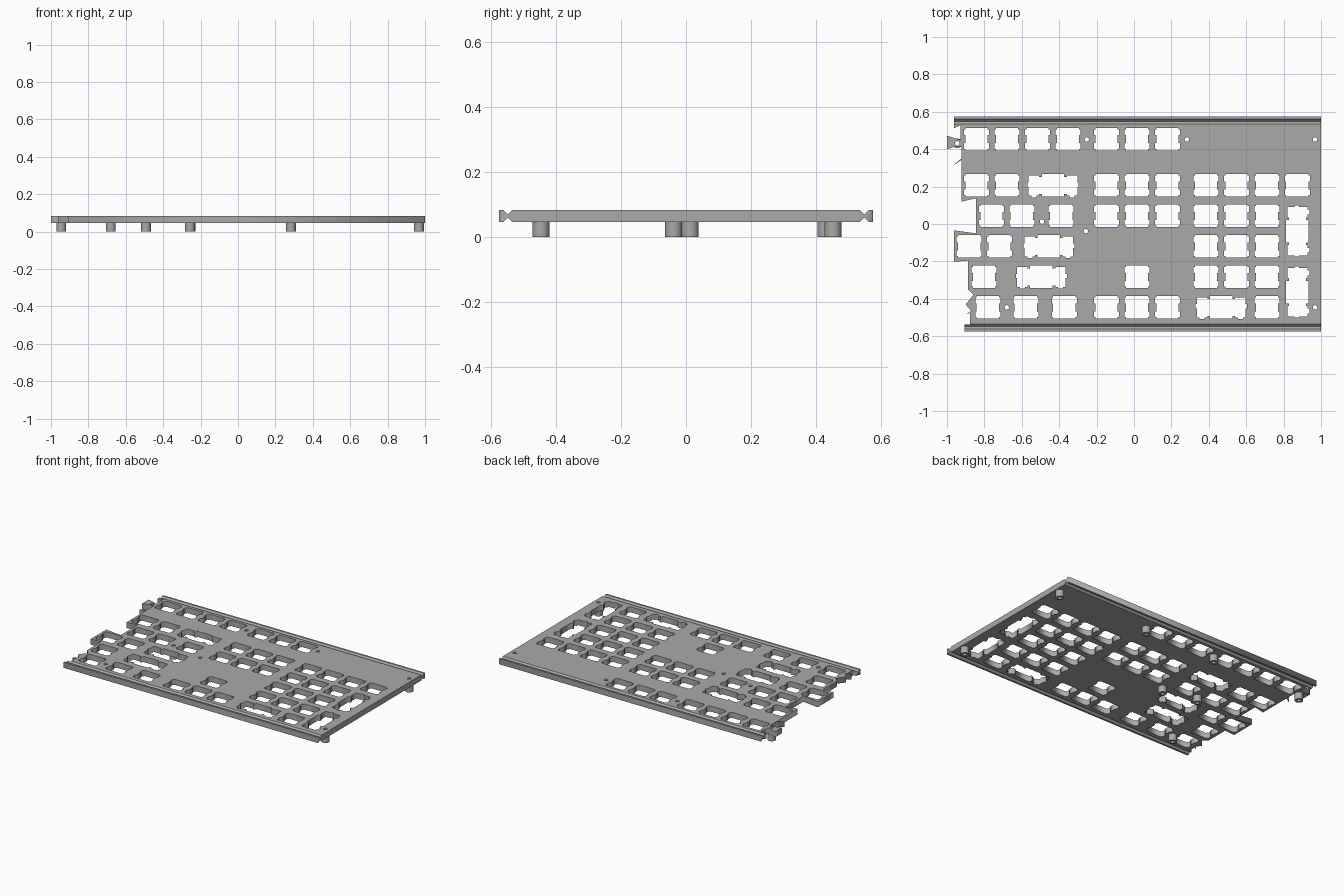
import bpy
import bmesh
import math
from mathutils import Vector

default = bpy.data.objects.get("Cube")
if default:
    bpy.data.objects.remove(default, do_unlink=True)

BOTTOM, TOP = 0.046, 0.084
PITCH = 0.163
HALF_DEPTH = 0.575

grey = bpy.data.materials.new("plate grey")
grey.use_nodes = True
grey.diffuse_color = (0.4, 0.4, 0.4, 1)
grey.node_tree.nodes["Principled BSDF"].inputs["Base Color"].default_value = (0.4, 0.4, 0.4, 1)


def link(name, data):
    obj = bpy.data.objects.new(name, data)
    bpy.context.collection.objects.link(obj)
    return obj


def mirror_x(half):
    """Close a right-hand half outline (top to bottom) with its mirror."""
    return half + [(-x, y) for x, y in reversed(half)]


def place(shape, x, y, turned=False):
    return [(x - b, y + a) if turned else (x + a, y + b) for a, b in shape]


def circle(x, y, r, n=24):
    return [(x + r * math.cos(i * math.tau / n), y + r * math.sin(i * math.tau / n))
            for i in range(n)]


# Switch cutout: square with two clip notches on each side
S, W = 0.060, 0.067
key = mirror_x([(S, S), (S, 0.052), (W, 0.052), (W, 0.022), (S, 0.022),
                (S, -0.022), (W, -0.022), (W, -0.052), (S, -0.052), (S, -S)])

# Double-width cutout: switch square joined to two stabiliser slots
wide = mirror_x([(S, S), (S, 0.046), (0.074, 0.046), (0.074, 0.053), (0.130, 0.053),
                 (0.130, 0.017), (0.137, 0.017), (0.137, -0.007), (0.130, -0.007),
                 (0.130, -0.053), (0.115, -0.053), (0.115, -0.063), (0.089, -0.063),
                 (0.089, -0.053), (0.074, -0.053), (0.074, -0.046), (S, -0.046), (S, -S)])

# Key rows: (y, [(first x, count)], [wide centres])
NAV, PAD = -0.147, 0.385
rows = [
    (0.454, [(-0.842, 4), (NAV, 3)], []),
    (0.206, [(-0.842, 2), (NAV, 3), (PAD, 4)], [-0.433]),
    (0.043, [(-0.762, 2), (-0.390, 1), (NAV, 3), (PAD, 3)], []),
    (-0.120, [(-0.882, 2), (PAD, 3)], [-0.455]),
    (-0.283, [(-0.802, 1), (NAV + PITCH, 1), (PAD, 3)], [-0.495]),
    (-0.446, [(-0.781, 1), (-0.578, 1), (-0.372, 1), (NAV, 3), (PAD + 2 * PITCH, 1)],
     [PAD + PITCH / 2]),
]
loops = []
for y, runs, wides in rows:
    for start, count in runs:
        loops += [place(key, start + i * PITCH, y) for i in range(count)]
    loops += [place(wide, x, y) for x in wides]
for y in (-0.038, -0.364):
    loops.append(place(wide, PAD + 3 * PITCH, y, turned=True))

# Screw positions shared by the plate holes and the standoffs
screws = [(-0.945, 0.431), (-0.252, 0.452), (0.283, 0.452), (0.968, 0.452),
          (-0.492, 0.013), (-0.257, -0.038), (-0.680, -0.446), (0.968, -0.446)]
HOLE, POST = 0.012, 0.026
loops += [circle(x, y, HOLE) for x, y in screws]

# Plate outline with its stepped, broken left edge
outline = [(1, -HALF_DEPTH), (1, HALF_DEPTH), (-0.963, HALF_DEPTH), (-0.963, 0.512),
           (-0.928, 0.527), (-0.928, 0.450), (-1, 0.472), (-1, 0.400), (-0.955, 0.414),
           (-0.922, 0.414), (-0.922, 0.350), (-0.963, 0.318), (-0.922, 0.345),
           (-0.922, 0.120), (-0.845, 0.137), (-0.845, -0.050), (-0.963, -0.034),
           (-0.963, -0.202), (-0.888, -0.196), (-0.888, -0.350), (-0.858, -0.378),
           (-0.900, -0.430), (-0.870, -0.465), (-0.900, -0.485), (-0.877, -0.475),
           (-0.877, -0.537), (-0.905, -0.537), (-0.905, -HALF_DEPTH)]
outline[11:13] = [(-0.963, 0.318), (-0.958, 0.318), (-0.922, 0.342)]


def flat_solid(name, polys, z0, z1):
    """Fill outlines (inner ones become holes) and extrude from z0 to z1."""
    curve = bpy.data.curves.new(name, "CURVE")
    curve.dimensions = "2D"
    curve.fill_mode = "BOTH"
    curve.extrude = (z1 - z0) / 2
    for poly in polys:
        spline = curve.splines.new("POLY")
        spline.points.add(len(poly) - 1)
        for point, (x, y) in zip(spline.points, poly):
            point.co = (x, y, 0, 1)
        spline.use_cyclic_u = True
    temp = link(name + " curve", curve)
    deps = bpy.context.evaluated_depsgraph_get()
    mesh = bpy.data.meshes.new_from_object(temp.evaluated_get(deps))
    bpy.data.objects.remove(temp, do_unlink=True)
    bm = bmesh.new()
    bm.from_mesh(mesh)
    bmesh.ops.remove_doubles(bm, verts=bm.verts, dist=1e-5)
    bmesh.ops.translate(bm, verts=bm.verts, vec=Vector((0, 0, (z0 + z1) / 2)))
    bmesh.ops.recalc_face_normals(bm, faces=bm.faces)
    bm.to_mesh(mesh)
    bm.free()
    mesh.materials.clear()
    mesh.materials.append(grey)
    return link(name, mesh)


def groove_cutter(y, z, tip):
    """Triangular bar along x whose point reaches the groove floor."""
    bm = bmesh.new()
    verts = [bm.verts.new((-1.1, y + dy, zz))
             for dy, zz in ((0, tip), (0.028, 2 * z - tip), (-0.028, 2 * z - tip))]
    face = bm.faces.new(verts)
    ext = bmesh.ops.extrude_face_region(bm, geom=[face])["geom"]
    moved = [v for v in ext if isinstance(v, bmesh.types.BMVert)]
    bmesh.ops.translate(bm, verts=moved, vec=Vector((2.2, 0, 0)))
    bmesh.ops.recalc_face_normals(bm, faces=bm.faces)
    mesh = bpy.data.meshes.new("groove cutter")
    bm.to_mesh(mesh)
    bm.free()
    mesh.materials.append(grey)
    obj = link("groove cutter", mesh)
    obj.hide_render = True
    return obj


# Plate, scored above and below along both long edges
plate = flat_solid("switch_plate", [outline] + loops, BOTTOM, TOP)
cutters = []
for y in (-0.548, 0.548):
    for z, tip in ((TOP, TOP - 0.015), (BOTTOM, BOTTOM + 0.015)):
        cutter = groove_cutter(y, z, tip)
        mod = plate.modifiers.new("score groove", "BOOLEAN")
        mod.operation, mod.solver, mod.object = "DIFFERENCE", "EXACT", cutter
        cutters.append(cutter)
scored = bpy.data.meshes.new_from_object(
    plate.evaluated_get(bpy.context.evaluated_depsgraph_get()))
plate.modifiers.clear()
plate.data = scored
for cutter in cutters:
    bpy.data.objects.remove(cutter, do_unlink=True)

# Hollow standoffs under each screw hole
for i, (x, y) in enumerate(screws):
    post = flat_solid(f"standoff_{i + 1}", [circle(x, y, POST, 32), circle(x, y, HOLE)],
                      0, BOTTOM)
    bpy.ops.object.select_all(action="DESELECT")
    post.select_set(True)
    bpy.context.view_layer.objects.active = post
    bpy.ops.object.shade_smooth_by_angle(angle=math.radians(30))
